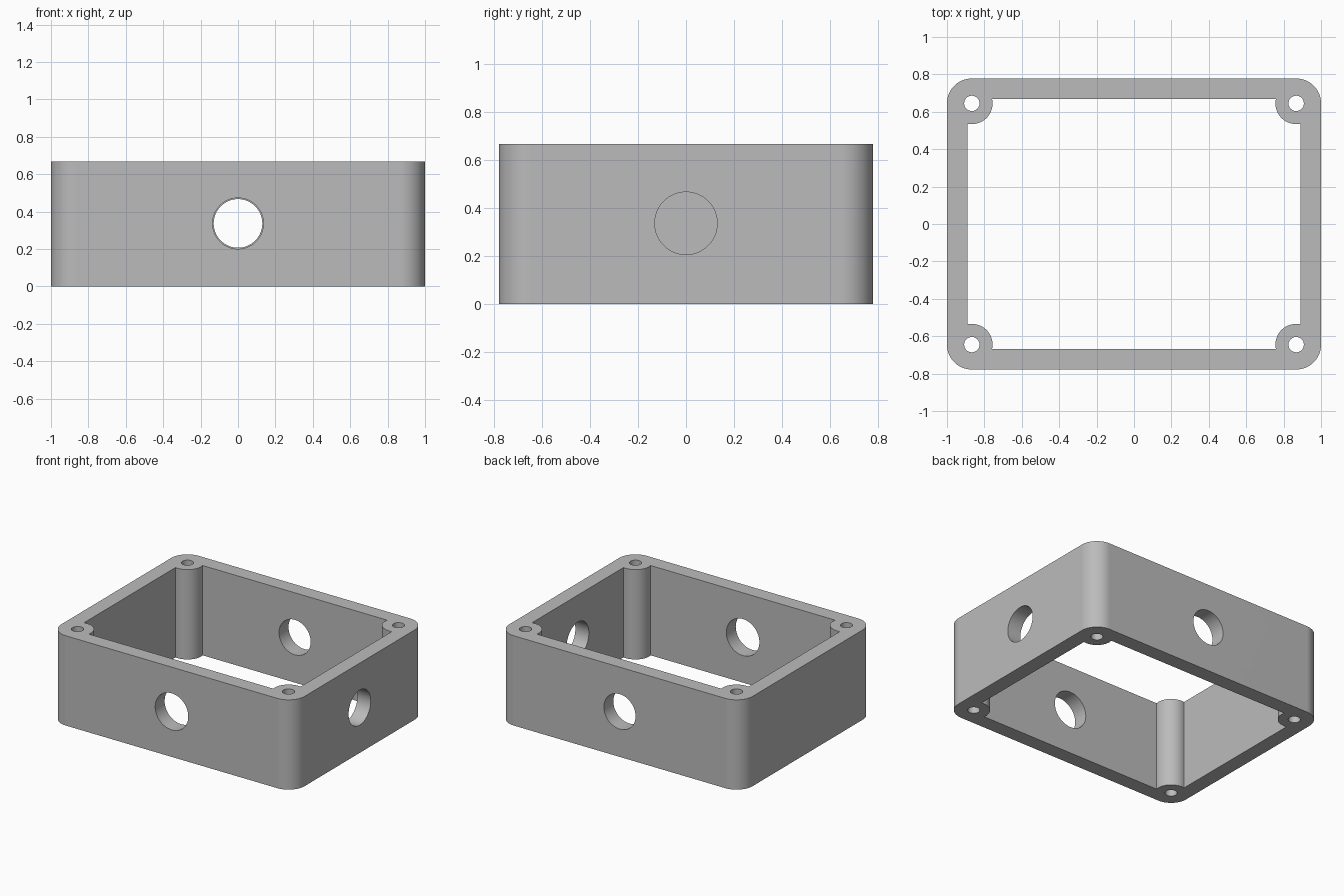
import bpy, bmesh
from math import pi, cos, sin
from mathutils import Matrix

cube = bpy.data.objects.get("Cube")
if cube:
    bpy.data.objects.remove(cube, do_unlink=True)

HX, HY, H = 1.0, 0.778, 0.667        # outer half sizes and height
WALL, CORNER = 0.111, 0.133          # wall thickness, outer corner radius
BOSS, SCREW = 0.111, 0.041           # corner post and screw hole radii
PX, PY = HX - CORNER, HY - CORNER    # post centres
IX, IY = HX - WALL, HY - WALL        # cavity half sizes
STEPS = 20

grey = bpy.data.materials.new("housing grey")
grey.use_nodes = True
grey.diffuse_color = (0.5, 0.5, 0.5, 1)
grey.node_tree.nodes["Principled BSDF"].inputs["Base Color"].default_value = grey.diffuse_color


def make_object(name, bm):
    bmesh.ops.recalc_face_normals(bm, faces=bm.faces)
    mesh = bpy.data.meshes.new(name)
    bm.to_mesh(mesh)
    bm.free()
    mesh.materials.append(grey)
    obj = bpy.data.objects.new(name, mesh)
    bpy.context.collection.objects.link(obj)
    return obj


def prism(name, outline, z0, z1):
    bm = bmesh.new()
    face = bm.faces.new([bm.verts.new((x, y, z0)) for x, y in outline])
    top = bmesh.ops.extrude_face_region(bm, geom=[face])["geom"]
    verts = [v for v in top if isinstance(v, bmesh.types.BMVert)]
    bmesh.ops.translate(bm, verts=verts, vec=(0, 0, z1 - z0))
    return make_object(name, bm)


def drill(name, radius, depth, matrix):
    bm = bmesh.new()
    bmesh.ops.create_cone(bm, cap_ends=True, segments=64, radius1=radius,
                          radius2=radius, depth=depth, matrix=matrix)
    return make_object(name, bm)


def four_corners(quarter):
    """Mirror a quarter outline, running from the +x side to the +y side."""
    left = [(-x, y) for x, y in reversed(quarter)]
    upper = quarter + left
    return upper + [(-x, -y) for x, y in upper]


# Outer body with rounded corners
angles = [i / STEPS * pi / 2 for i in range(STEPS + 1)]
outer = four_corners([(PX + CORNER * cos(a), PY + CORNER * sin(a)) for a in angles])
housing = prism("housing", outer, 0, H)

# Cavity outline, leaving a round post in every corner
offset = IX - PX
reach = (BOSS ** 2 - offset ** 2) ** 0.5
arc = [(PX - BOSS * cos(a), PY - BOSS * sin(a)) for a in angles]
quarter = [(IX, PY - reach)] + arc[::-1] + [(PX - reach, IY)]
cutters = [prism("cavity_cutter", four_corners(quarter), -0.1, H + 0.1)]

# Screw holes through the posts
for sx in (-1, 1):
    for sy in (-1, 1):
        cutters.append(drill("screw_cutter", SCREW, 2,
                             Matrix.Translation((sx * PX, sy * PY, H / 2))))

# Cable holes in the front, back and left walls
for name, radius, x, y, axis in (("front_hole_cutter", 0.136, 0, -HY, "X"),
                                 ("back_hole_cutter", 0.13, 0, HY, "X"),
                                 ("left_hole_cutter", 0.13, HX, 0, "Y")):
    place = Matrix.Translation((x, y, H / 2 + 0.003)) @ Matrix.Rotation(pi / 2, 4, axis)
    cutters.append(drill(name, radius, 0.5, place))

# Cut everything out of the body, then drop the cutters
bpy.context.view_layer.objects.active = housing
for cutter in cutters:
    cutter.hide_render = True
    mod = housing.modifiers.new("cut", "BOOLEAN")
    mod.operation, mod.solver, mod.object = "DIFFERENCE", "EXACT", cutter
    bpy.ops.object.modifier_apply(modifier=mod.name)
    bpy.data.objects.remove(cutter, do_unlink=True)

# Smooth curved walls, crisp rims
bpy.ops.object.select_all(action="DESELECT")
housing.select_set(True)
bpy.ops.object.shade_smooth_by_angle(angle=pi / 6)
weighted = housing.modifiers.new("even_shading", "WEIGHTED_NORMAL")
weighted.keep_sharp = True
